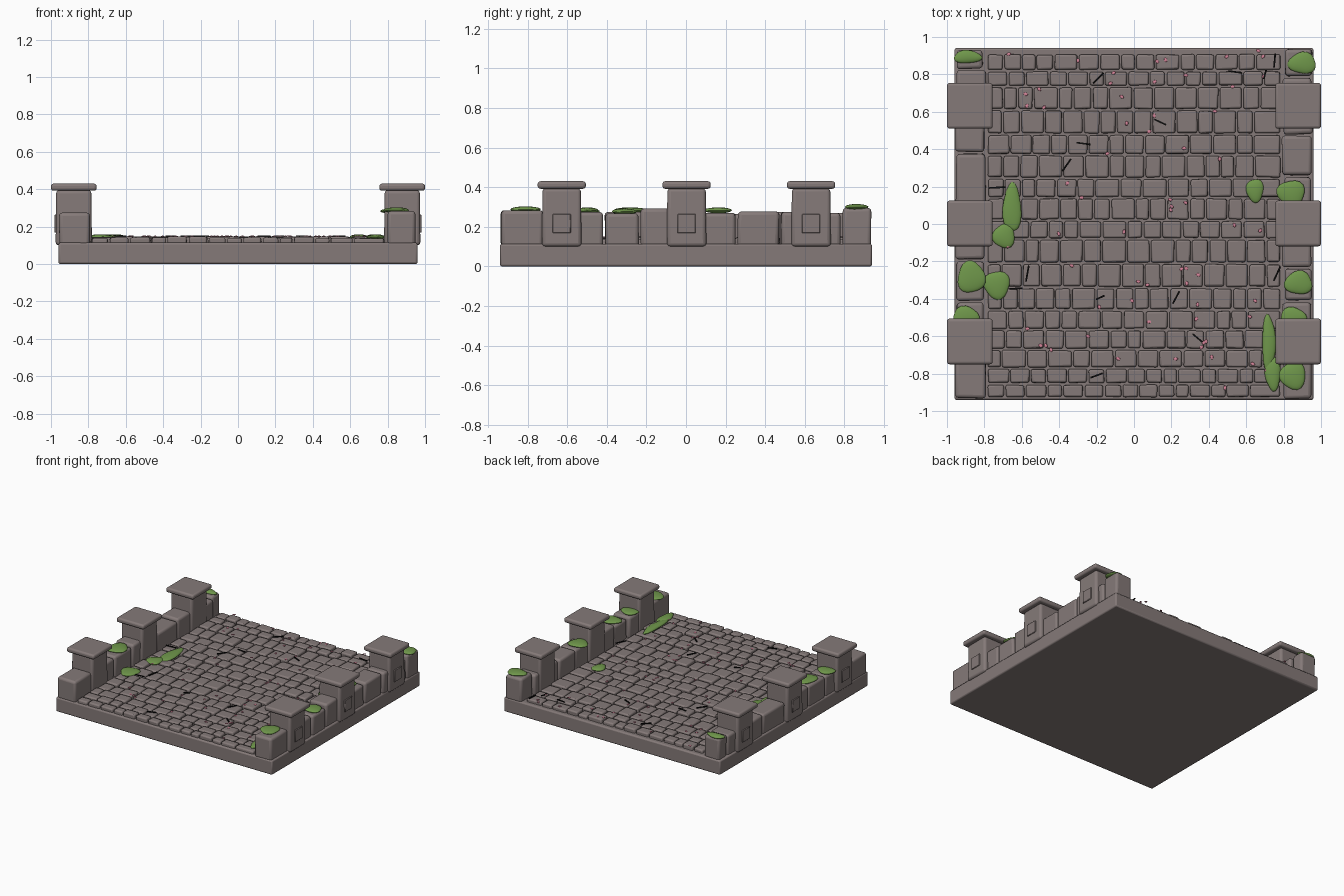
import bpy, bmesh, math, random
from mathutils import Matrix, Vector

if "Cube" in bpy.data.objects:
    bpy.data.objects.remove(bpy.data.objects["Cube"])

random.seed(7)


def material(name, rgb):
    m = bpy.data.materials.new(name)
    m.diffuse_color = (*rgb, 1)
    m.use_nodes = True
    m.node_tree.nodes["Principled BSDF"].inputs["Base Color"].default_value = m.diffuse_color
    return m


STONE = material("warm grey stone", (0.235, 0.195, 0.19))
MOSS = material("moss green", (0.16, 0.31, 0.07))
PETAL = material("petal pink", (0.68, 0.24, 0.33))
CRACK = material("crack black", (0.004, 0.004, 0.004))


def finish(bm, name, mat, bevel=0, segments=2, smooth=True):
    bmesh.ops.recalc_face_normals(bm, faces=bm.faces)
    me = bpy.data.meshes.new(name)
    bm.to_mesh(me)
    bm.free()
    ob = bpy.data.objects.new(name, me)
    bpy.context.collection.objects.link(ob)
    me.materials.append(mat)
    if bevel:
        mod = ob.modifiers.new("soft edges", 'BEVEL')
        mod.width, mod.segments = bevel, segments
    if smooth:
        bpy.ops.object.select_all(action='DESELECT')
        bpy.context.view_layer.objects.active = ob
        ob.select_set(True)
        bpy.ops.object.shade_smooth_by_angle(angle=math.radians(35))
    return ob


def add_box(bm, x0, x1, y0, y1, z0, z1, jitter=0, taper=1):
    c = Vector(((x0 + x1) / 2, (y0 + y1) / 2, (z0 + z1) / 2))
    size = Matrix.Diagonal((x1 - x0, y1 - y0, z1 - z0, 1))
    verts = bmesh.ops.create_cube(bm, size=1, matrix=Matrix.Translation(c) @ size)['verts']
    for v in verts:
        if v.co.z > c.z:
            v.co.x = c.x + (v.co.x - c.x) * taper
            v.co.y = c.y + (v.co.y - c.y) * taper
        if jitter:
            v.co += Vector([random.uniform(-jitter, jitter) for _ in range(2)] + [0])


# Base slab
bm = bmesh.new()
add_box(bm, -0.96, 0.96, -0.94, 0.94, 0, 0.114)
finish(bm, "base_slab", STONE, 0.01)

# Paving stones laid in uneven rows
rows = [-0.93, -0.855, -0.77, -0.67, -0.565, -0.46, -0.34, -0.21, -0.08,
        0.02, 0.14, 0.245, 0.37, 0.48, 0.61, 0.735, 0.82, 0.912]
bm = bmesh.new()
for y0, y1 in zip(rows, rows[1:]):
    x = -0.785
    while x < 0.72:
        w = random.uniform(0.075, 0.135)
        if x + w > 0.72:
            w = 0.785 - x
        add_box(bm, x + 0.005, x + w - 0.005, y0 + 0.006, y1 - 0.006, 0.10,
                random.uniform(0.137, 0.148), jitter=0.003)
        x += w
finish(bm, "paving_stones", STONE, 0.01)

# Low wall blocks on each side: (y start, y end, top height)
left_wall = [(-0.93, -0.72, 0.275), (-0.56, -0.42, 0.27), (-0.41, -0.2, 0.275),
             (-0.19, -0.07, 0.285), (0.1, 0.375, 0.265), (0.385, 0.55, 0.275),
             (0.7, 0.82, 0.27), (0.83, 0.93, 0.28)]
right_wall = [(-0.935, -0.72, 0.283), (-0.56, -0.42, 0.275), (-0.408, -0.24, 0.268),
              (-0.23, -0.07, 0.292), (0.08, 0.25, 0.27), (0.26, 0.47, 0.277),
              (0.48, 0.56, 0.275), (0.7, 0.78, 0.27), (0.79, 0.935, 0.295)]
for side, name, blocks in ((-1, "left", left_wall), (1, "right", right_wall)):
    bm = bmesh.new()
    for y0, y1, top in blocks:
        xs = sorted((side * random.uniform(0.79, 0.81), side * random.uniform(0.945, 0.957)))
        add_box(bm, *xs, y0, y1, 0.1, top, jitter=0.003)
    finish(bm, name + "_wall_blocks", STONE, 0.018, 3)

    # Posts with caps and raised outer panels
    body, cap, panel = bmesh.new(), bmesh.new(), bmesh.new()
    cx = side * 0.878
    for y in (-0.628, 0.003, 0.632):
        add_box(body, cx - 0.097, cx + 0.097, y - 0.1, y + 0.1, 0.1, 0.395, taper=0.97)
        add_box(cap, cx - 0.122, cx + 0.122, y - 0.122, y + 0.122, 0.392, 0.43)
        add_box(panel, *sorted((side * 0.95, side * 0.981)), y - 0.046, y + 0.046, 0.168, 0.264)
    finish(body, name + "_posts", STONE, 0.018, 3)
    finish(cap, name + "_post_caps", STONE, 0.014, 3)
    finish(panel, name + "_post_panels", STONE, 0.003, 1)

# Moss cushions: (x, y, z, x radius, y radius)
WALL, FLOOR = 0.283, 0.144
moss = [(-0.89, 0.893, WALL, 0.075, 0.035), (0.90, 0.86, 0.3, 0.075, 0.058),
        (-0.652, 0.085, FLOOR, 0.05, 0.13), (-0.695, -0.065, FLOOR, 0.06, 0.065),
        (-0.87, -0.285, WALL, 0.075, 0.085), (-0.733, -0.325, FLOOR, 0.07, 0.075),
        (0.647, 0.18, FLOOR, 0.047, 0.063), (0.84, 0.165, WALL, 0.075, 0.07),
        (0.88, -0.315, 0.277, 0.075, 0.063), (0.85, -0.5, WALL, 0.07, 0.055),
        (-0.9, -0.495, 0.278, 0.07, 0.055), (0.72, -0.635, FLOOR, 0.036, 0.15),
        (0.743, -0.8, FLOOR, 0.042, 0.09), (0.85, -0.81, 0.288, 0.07, 0.075)]
bm = bmesh.new()
for x, y, z, rx, ry in moss:
    mat = Matrix.Translation((x, y, z)) @ Matrix.Diagonal((rx, ry, 0.015, 1))
    verts = bmesh.ops.create_icosphere(bm, subdivisions=3, radius=1, matrix=mat)['verts']
    a = random.uniform(0, 6)
    for v in verts:  # lumpy outline
        t = math.atan2((v.co.y - y) / ry, (v.co.x - x) / rx)
        k = 1 + 0.09 * math.sin(3 * t + a)
        v.co.x, v.co.y = x + (v.co.x - x) * k, y + (v.co.y - y) * k
finish(bm, "moss_patches", MOSS)

# Thin cracks on the paving: (x, y, angle in degrees, length)
cracks = [(-0.19, 0.78, 45, 0.08), (0.14, 0.545, -25, 0.07), (-0.27, 0.43, -8, 0.075),
          (-0.36, 0.315, 55, 0.08), (-0.73, 0.195, 3, 0.085), (-0.57, -0.265, 80, 0.085),
          (-0.18, -0.393, 25, 0.05), (0.225, -0.393, 62, 0.075), (0.34, -0.61, -40, 0.07),
          (-0.2, -0.81, 20, 0.07), (0.765, -0.265, 65, 0.085), (0.54, 0.813, -8, 0.07),
          (0.752, 0.875, 85, 0.075), (0.70, 0.80, 75, 0.05), (-0.63, -0.345, 3, 0.07)]
bm = bmesh.new()
for x, y, ang, length in cracks:
    mat = (Matrix.Translation((x, y, 0.149)) @ Matrix.Rotation(math.radians(ang), 4, 'Z')
           @ Matrix.Diagonal((length, 0.009, 0.006, 1)))
    bmesh.ops.create_cube(bm, size=1, matrix=mat)
finish(bm, "paving_cracks", CRACK, smooth=False)

# Scattered petals
bm = bmesh.new()
for _ in range(65):
    mat = (Matrix.Translation((random.uniform(-0.75, 0.75), random.uniform(-0.9, 0.93), 0.149))
           @ Matrix.Rotation(random.uniform(0, 6.28), 4, 'Z')
           @ Matrix.Diagonal((0.014, 0.01, 0.003, 1)))
    bmesh.ops.create_icosphere(bm, subdivisions=1, radius=1, matrix=mat)
finish(bm, "fallen_petals", PETAL, smooth=False)
